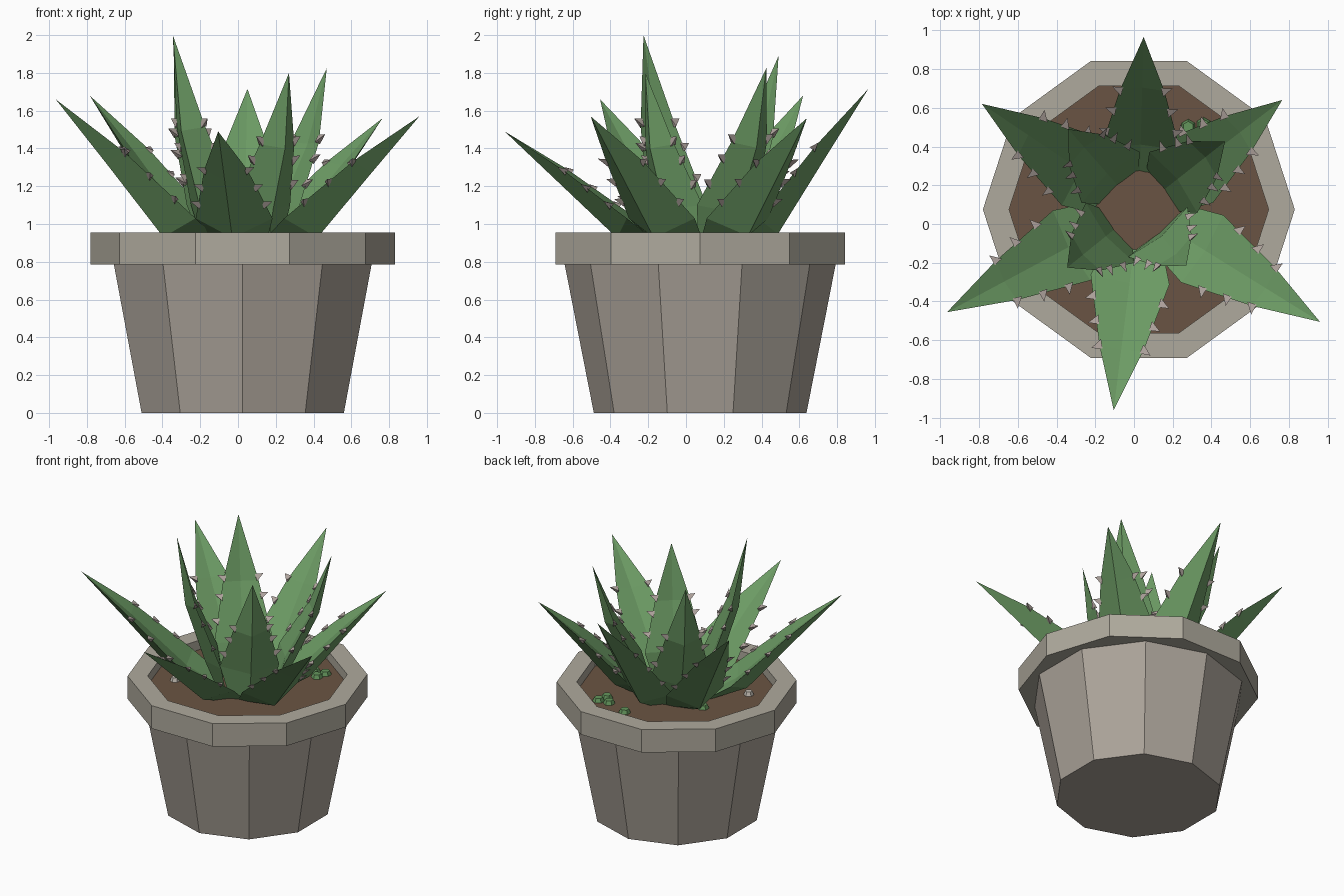
import bpy, bmesh, math
from mathutils import Vector

if "Cube" in bpy.data.objects:
    bpy.data.objects.remove(bpy.data.objects["Cube"])

CX, CY = 0.025, 0.075          # pot axis
SOIL_Z = 0.885


def material(name, srgb):
    m = bpy.data.materials.new(name)
    m.diffuse_color = [((c / 255 + 0.055) / 1.055) ** 2.4 for c in srgb] + [1]
    m.use_nodes = True
    m.node_tree.nodes["Principled BSDF"].inputs["Base Color"].default_value = m.diffuse_color
    return m


STONE = material("stone_grey", (171, 163, 153))
RIM = material("rim_grey", (175, 170, 157))
SOIL = material("soil_brown", (106, 84, 67))
LEAF = material("leaf_green", (108, 155, 100))
THORN = material("thorn_grey", (176, 164, 158))
PEBBLE = material("pebble_pale", (196, 190, 180))
SPROUT = material("sprout_green", (100, 150, 92))


def finish(name, bm, mat):
    bmesh.ops.recalc_face_normals(bm, faces=bm.faces)
    me = bpy.data.meshes.new(name)
    bm.to_mesh(me)
    bm.free()
    me.materials.append(mat)
    ob = bpy.data.objects.new(name, me)
    bpy.context.collection.objects.link(ob)
    return ob


def bridge(bm, a, b):
    for i in range(len(a)):
        j = (i + 1) % len(a)
        bm.faces.new((a[i], a[j], b[j], b[i]))


def lathe(name, profile, mat, turn=0.0, caps=True):
    """Ten-sided turned part; an uncapped profile closes on itself."""
    bm = bmesh.new()
    rings = []
    for r, z in profile:
        angles = [turn + math.tau * i / 10 for i in range(10)]
        rings.append([bm.verts.new((CX + r * math.cos(a), CY + r * math.sin(a), z)) for a in angles])
    for a, b in zip(rings, rings[1:]):
        bridge(bm, a, b)
    if caps:
        bm.faces.new(rings[0])
        bm.faces.new(rings[-1])
    else:
        bridge(bm, rings[-1], rings[0])
    return finish(name, bm, mat)


# Pot
lathe("pot_body", [(0.563, 0), (0.72, 0.80)], STONE, math.radians(18))
lathe("pot_rim", [(0.805, 0.785), (0.805, 0.955), (0.67, 0.955), (0.67, 0.785)], RIM, 0, False)
lathe("soil", [(0.68, 0.84), (0.68, SOIL_Z)], SOIL)

thorns = bmesh.new()


def add_thorn(pos, along, out):
    """Small three-sided spike on a leaf edge."""
    side = along.cross(out).normalized()
    root = pos - out * 0.012
    base = [thorns.verts.new(root + v) for v in
            (along * 0.024, -along * 0.024 + side * 0.018, -along * 0.024 - side * 0.018)]
    tip = thorns.verts.new(pos + out * 0.045 + along * 0.012)
    thorns.faces.new(base)
    for i in range(3):
        thorns.faces.new((base[i], base[(i + 1) % 3], tip))


def add_leaf(name, tip, sections, thorn_steps):
    """Pointed leaf: each section is (radius, height, half width, keel depth, groove depth)."""
    d = Vector((tip[0] - CX, tip[1] - CY, 0))
    reach = d.length
    d.normalize()
    side = Vector((-d.y, d.x, 0))
    up = Vector((0, 0, 1))
    at = lambda r, z: Vector((CX, CY, 0)) + d * r + up * z
    path = [(s[0], s[1]) for s in sections] + [(reach, tip[2])]
    bm = bmesh.new()
    rings, lefts, rights = [], [], []
    for i, (r, z, w, keel, groove) in enumerate(sections):
        a, b = path[max(i - 1, 0)], path[i + 1]
        run = Vector((b[0] - a[0], b[1] - a[1])).normalized()
        under = d * run.y - up * run.x
        c = at(r, z)
        pts = [c + side * w, c + under * groove, c - side * w, c + under * keel]
        lefts.append(pts[0])
        rights.append(pts[2])
        rings.append([bm.verts.new(p) for p in pts])
    for a, b in zip(rings, rings[1:]):
        bridge(bm, a, b)
    bm.faces.new(rings[0])
    end = at(reach, tip[2])
    point = bm.verts.new(end)
    for i in range(4):
        bm.faces.new((rings[-1][i], rings[-1][(i + 1) % 4], point))
    finish(name, bm, LEAF)
    # Thorns follow both edges from the widest section to the tip
    for edge, sign in ((lefts, 1), (rights, -1)):
        line = edge[1:] + [end]
        for t in thorn_steps:
            k = int(t)
            p = line[k].lerp(line[k + 1], t - k)
            along = (line[k + 1] - line[k]).normalized()
            out = side * sign
            out = (out - along * out.dot(along)).normalized()
            add_thorn(p, along, out)


# Six spreading outer leaves
OUTER = [(0.05, 0.965, 1.715), (0.765, 0.64, 1.56), (0.96, -0.505, 1.57),
         (-0.105, -0.96, 1.49), (-0.965, -0.455, 1.66), (-0.785, 0.62, 1.68)]
for n, tip in enumerate(OUTER):
    R = math.hypot(tip[0] - CX, tip[1] - CY)
    rise = tip[2] - 1.03
    add_leaf(f"outer_leaf_{n + 1}", tip,
             [(0.17, 0.87, 0.14, 0.05, 0.01),
              (0.35 * R, 1.03, 0.205, 0.13, 0.03),
              (0.69 * R, 1.03 + 0.56 * rise, 0.115, 0.075, 0.02)],
             (0.3, 0.65, 1.0))

# Four upright inner leaves
INNER = [(-0.34, 0.49, 1.89), (0.47, 0.425, 1.825), (-0.345, -0.225, 2.0), (0.27, -0.215, 1.80)]
for n, tip in enumerate(INNER):
    R = math.hypot(tip[0] - CX, tip[1] - CY)
    rise = tip[2] - 1.1
    add_leaf(f"inner_leaf_{n + 1}", tip,
             [(0.15, 0.86, 0.13, 0.05, 0.01),
              (0.40 * R, 1.1, 0.20, 0.10, 0.03),
              (0.74 * R, 1.1 + 0.46 * rise, 0.12, 0.07, 0.02)],
             (0.35, 0.75, 1.05))

finish("leaf_thorns", thorns, THORN)


def flat_stone(name, x, y, r, mat):
    """Low six-sided pebble resting on the soil."""
    bm = bmesh.new()
    bmesh.ops.create_cone(bm, cap_ends=True, segments=6, radius1=r, radius2=r * 0.7, depth=0.03)
    bmesh.ops.translate(bm, verts=bm.verts, vec=(x, y, SOIL_Z + 0.013))
    finish(name, bm, mat)


# Sprouts and pebble on the soil
for n, (x, y) in enumerate([(0.36, 0.51), (0.34, 0.44), (0.28, 0.50), (0.11, 0.56), (-0.28, 0.20)]):
    flat_stone(f"sprout_{n + 1}", x, y, 0.042, SPROUT)
flat_stone("pebble", -0.41, -0.15, 0.035, PEBBLE)
